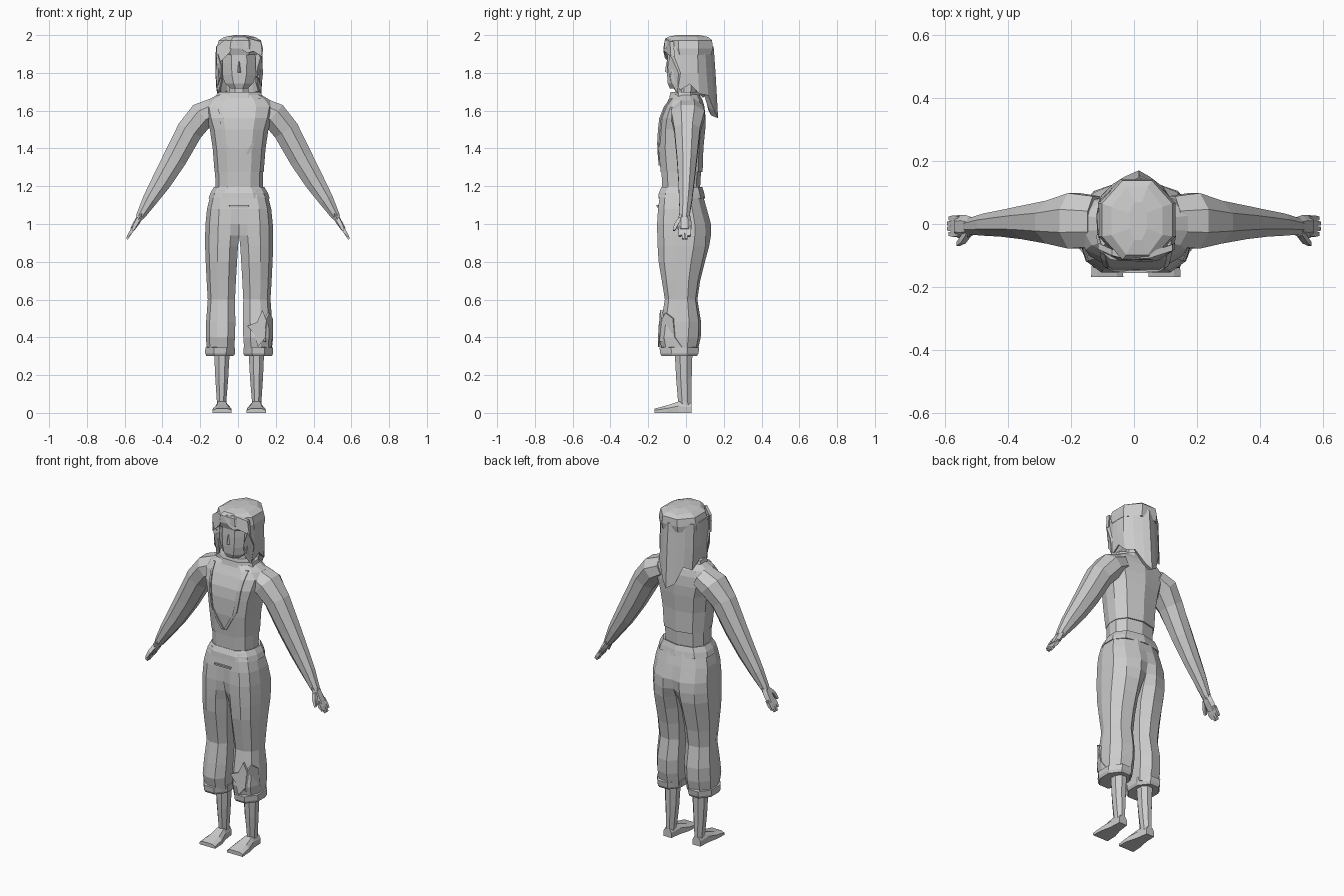
import bpy, bmesh, math
from mathutils import Vector
from mathutils.bvhtree import BVHTree

CX = 0.006  # body centre line
grey = bpy.data.materials.new("plain grey")
grey.diffuse_color = (0.6, 0.6, 0.6, 1)


def make(name, verts, faces):
    me = bpy.data.meshes.new(name)
    bm = bmesh.new()
    vs = [bm.verts.new(v) for v in verts]
    for f in faces:
        bm.faces.new([vs[i] for i in f])
    bmesh.ops.recalc_face_normals(bm, faces=bm.faces)
    bm.to_mesh(me)
    bm.free()
    me.materials.append(grey)
    ob = bpy.data.objects.new(name, me)
    bpy.context.collection.objects.link(ob)
    return ob


def skin(name, rings):
    """Join equal rings of points into a capped solid."""
    n = len(rings[0])
    faces = [[r * n + i, r * n + (i + 1) % n, (r + 1) * n + (i + 1) % n, (r + 1) * n + i]
             for r in range(len(rings) - 1) for i in range(n)]
    last = (len(rings) - 1) * n
    faces += [list(range(n)), list(range(last, last + n))]
    return make(name, [p for r in rings for p in r], faces)


def unit_ring(n):
    k = 1 / math.cos(math.pi / n)
    return [(k * math.cos((i + .5) * math.tau / n), k * math.sin((i + .5) * math.tau / n)) for i in range(n)]


def stack(name, levels, n=8, side=1):
    """Horizontal sections, each (z, x0, x1, y0, y1), about the centre line."""
    rings = []
    for z, x0, x1, y0, y1 in levels:
        rings.append([(CX + side * ((x0 + x1) / 2 + c * (x1 - x0) / 2), (y0 + y1) / 2 + s * (y1 - y0) / 2, z)
                      for c, s in unit_ring(n)])
    return skin(name, rings)


def body(name, levels, n=8):
    return stack(name, [(z, -w, w, a, b) for z, w, a, b in levels], n)


def trunk(name, levels):
    """Torso sections: flat chest, spine ridge at the back."""
    half = ((.48, 0), (.85, .15), (1, .40), (1, .66), (.72, .9))
    shape = list(half) + [(0, 1)] + [(-u, v) for u, v in reversed(half)]
    return skin(name, [[(CX + u * w, a + v * (b - a), z) for u, v in shape] for z, w, a, b in levels])


def limb(name, path, side, n=8):
    """Sections along a path in the xz plane, each (x, y, z, half thickness, half depth)."""
    pts = [Vector(p[:3]) for p in path]
    rings = []
    for i, p in enumerate(path):
        d = (pts[min(i + 1, len(pts) - 1)] - pts[max(i - 1, 0)]).normalized()
        across = d.cross(Vector((0, 1, 0))).normalized()
        ring = [pts[i] + across * c * p[3] + Vector((0, s * p[4], 0)) for c, s in unit_ring(n)]
        rings.append([(side * v.x, v.y, v.z) for v in ring])
    return skin(name, rings)


def plate(name, outline, depth):
    """Thin solid: an outline pushed along the depth vector."""
    d = Vector(depth)
    return skin(name, [[Vector(p) for p in outline], [Vector(p) + d for p in outline]])


# Torso: undershirt below, waistcoat above
trunk("shirt", [(1.10, .13, -.12, .07), (1.18, .125, -.125, .074), (1.32, .128, -.132, .082)])
vest = trunk("waistcoat", [(1.275, .13, -.134, .088), (1.40, .14, -.146, .092), (1.50, .155, -.145, .102),
                           (1.56, .175, -.137, .104), (1.62, .188, -.113, .098), (1.655, .165, -.095, .088),
                           (1.685, .115, -.08, .072)])
body("collar", [(1.66, .125, -.09, .075), (1.70, .115, -.082, .065), (1.695, .08, -.05, .05)])

# Lapels: narrow strips laid on the waistcoat front
tree = BVHTree.FromPolygons([v.co for v in vest.data.vertices], [list(p.vertices) for p in vest.data.polygons])
for side in (-1, 1):
    ring_list = []
    for x, z in ((.10, 1.665), (.095, 1.62), (.088, 1.56), (.08, 1.50), (.068, 1.43), (.035, 1.37), (.0, 1.31)):
        cut = []
        for dx in (0, .016):
            hit = tree.ray_cast(Vector((CX + side * (x + dx), -1, z)), Vector((0, 1, 0)))[0]
            y = hit.y if hit else -.09
            cut += [(CX + side * (x + dx), y - .007, z), (CX + side * (x + dx), y + .01, z)]
        ring_list.append([cut[0], cut[2], cut[3], cut[1]])
    skin("lapel", ring_list)

# Trousers: each half runs from cuff to waist and meets its mirror above the crotch
for side in (-1, 1):
    rings = []
    for z, x0, x1, y0, y1, joined in (
            (.32, .028, .17, -.125, .06, 0), (.40, .022, .176, -.143, .078, 0), (.48, .02, .175, -.132, .08, 0),
            (.60, .022, .166, -.112, .06, 0), (.70, .017, .172, -.128, .075, 0), (.80, .011, .177, -.145, .10, 0),
            (.88, .006, .18, -.15, .122, .2), (.94, 0, .18, -.152, .132, .6), (1.0, 0, .178, -.153, .132, .85),
            (1.08, 0, .17, -.148, .11, 1), (1.14, 0, .155, -.14, .093, 1), (1.18, 0, .135, -.13, .08, 1)):
        inner = .2 * (1 - joined)
        shape = ((0, inner), (.25, 0), (.62, 0), (.88, .12), (1, .36), (1, .7), (.74, .94 - .06 * joined),
                 (.3, 1), (0, 1 - inner))
        rings.append([(CX + side * (x0 + u * (x1 - x0)), y0 + v * (y1 - y0), z) for u, v in shape])
    skin("trouser_half", rings)
    stack("cuff", [(.30, .03, .173, -.128, .058), (.315, .022, .18, -.137, .066), (.345, .022, .179, -.14, .07),
                   (.35, .035, .165, -.12, .055)], 8, side)
    stack("shin", [(.01, .07, .12, -.03, .028), (.06, .068, .118, -.042, .03), (.18, .058, .126, -.052, .03),
                   (.36, .048, .134, -.062, .035)], 8, side)
    # Foot: wedge widening towards the toes
    foot = []
    for y, x0, x1, h in ((.03, .07, .122, .05), (-.04, .06, .125, .06), (-.10, .042, .138, .04), (-.168, .04, .142, .022)):
        t = (x1 - x0) * .2
        foot.append([(CX + side * x, y, z) for x, z in
                     ((x0, 0), (x1, 0), (x1, h * .6), (x1 - t, h), (x0 + t, h), (x0, h * .6))])
    skin("foot", foot)

# Waistband and sash knot
trunk("waistband", [(1.135, .162, -.147, .102), (1.165, .152, -.144, .096), (1.195, .134, -.13, .086),
                    (1.19, .12, -.115, .07)])
plate("buckle", [(-.05, -.156, 1.10), (.06, -.156, 1.10), (.055, -.154, 1.088), (-.045, -.154, 1.088)], (0, .012, 0))

# Torn cloth around the knee of one leg
plate("torn_patch", [(.105, -.148, .35), (.085, -.147, .42), (.05, -.146, .46), (.10, -.142, .48), (.13, -.138, .545),
                     (.15, -.128, .49), (.145, -.138, .40)], (0, .012, .0))
plate("torn_flap", [(.145, -.140, .38), (.148, -.130, .49), (.168, -.11, .53), (.184, -.07, .50), (.186, -.06, .40),
                    (.180, -.02, .345)], (-.012, .01, 0))

# Arms and hands
for side in (-1, 1):
    limb("arm", [(.12, .008, 1.61, .06, .08), (.19, .01, 1.575, .072, .088), (.255, .006, 1.495, .069, .068),
                 (.335, .005, 1.345, .063, .053), (.405, .002, 1.225, .053, .042), (.465, -.002, 1.13, .04, .035),
                 (.515, -.007, 1.045, .024, .026), (.525, -.008, 1.03, .018, .022)], side)
    limb("palm", [(.51, -.008, 1.055, .018, .024), (.535, -.008, 1.01, .016, .032), (.56, -.008, .97, .012, .031)], side, 6)
    for y, tip in ((-.032, .935), (-.015, .92), (.002, .92), (.018, .935)):
        limb("finger", [(.55, y * .9, .985, .009, .009), (.568, y, .955, .009, .009),
                        (.588 - (tip - .92) * .3, y, tip, .005, .006)], side, 4)
    limb("thumb", [(.525, -.025, 1.03, .011, .012), (.542, -.05, 1.0, .01, .011), (.558, -.064, .965, .006, .006)], side, 4)

# Neck, head and face
body("neck", [(1.64, .065, -.05, .06), (1.70, .05, -.035, .05), (1.80, .05, -.03, .05)])
body("head", [(1.718, .045, -.086, -.01), (1.745, .074, -.097, .03), (1.79, .092, -.10, .07),
              (1.85, .098, -.10, .09), (1.93, .096, -.096, .09), (1.97, .06, -.06, .06)])
skin("nose", [[(CX - .014, -.095, 1.80), (CX + .014, -.095, 1.80), (CX, -.112, 1.806)],
              [(CX - .006, -.095, 1.86), (CX + .006, -.095, 1.86), (CX, -.103, 1.86)]])

# Hair: crown, hanging shell with ragged hem and tail, loose locks
stack("hair_crown", [(1.895, -.118, .124, -.102, .135), (1.93, -.12, .126, -.115, .142),
                     (1.972, -.108, .116, -.113, .138), (1.99, -.078, .085, -.098, .118), (2.0, -.02, .035, -.05, .07)])
shell = [(-.10, -.085, 1.77), (-.112, -.03, 1.70), (-.115, .03, 1.72), (-.104, .09, 1.67), (-.07, .125, 1.69),
         (-.03, .15, 1.59), (.015, .17, 1.56), (.05, .15, 1.60), (.092, .118, 1.68), (.124, .07, 1.69),
         (.126, .02, 1.74), (.124, -.03, 1.71), (.112, -.085, 1.77)]
rows = []
for x, y, z in shell:
    back = max(0, y)
    rows.append([Vector((x * 1.02, y * .86, 1.94)), Vector((x * 1.04, y * .92, 1.80)), Vector((x, y, z)),
                 Vector((x * .85, y - back * .22, z + .015)), Vector((x * .84, y * .7, 1.80)), Vector((x * .8, y * .65, 1.94))])
skin("hair_shell", rows)
for name, outline, depth in (
        ("fringe_lock", [(-.02, -.112, 1.975), (.01, -.12, 1.93), (.05, -.12, 1.905), (.08, -.114, 1.915),
                         (.13, -.08, 1.885), (.122, -.085, 1.965), (.05, -.108, 1.985)], (0, .02, 0)),
        ("fringe_lock", [(-.02, -.112, 1.965), (-.045, -.117, 1.905), (-.075, -.112, 1.88), (-.114, -.08, 1.84),
                         (-.114, -.08, 1.94), (-.07, -.1, 1.975)], (0, .02, 0)),
        ("side_lock", [(-.108, -.09, 1.90), (-.09, -.10, 1.84), (-.088, -.085, 1.76), (-.106, -.05, 1.69),
                       (-.12, -.04, 1.80)], (.008, .02, 0)),
        ("side_lock", [(.124, -.085, 1.90), (.105, -.098, 1.83), (.10, -.08, 1.75), (.118, -.045, 1.69),
                       (.133, -.04, 1.80)], (-.008, .02, 0))):
    plate(name, outline, depth)
